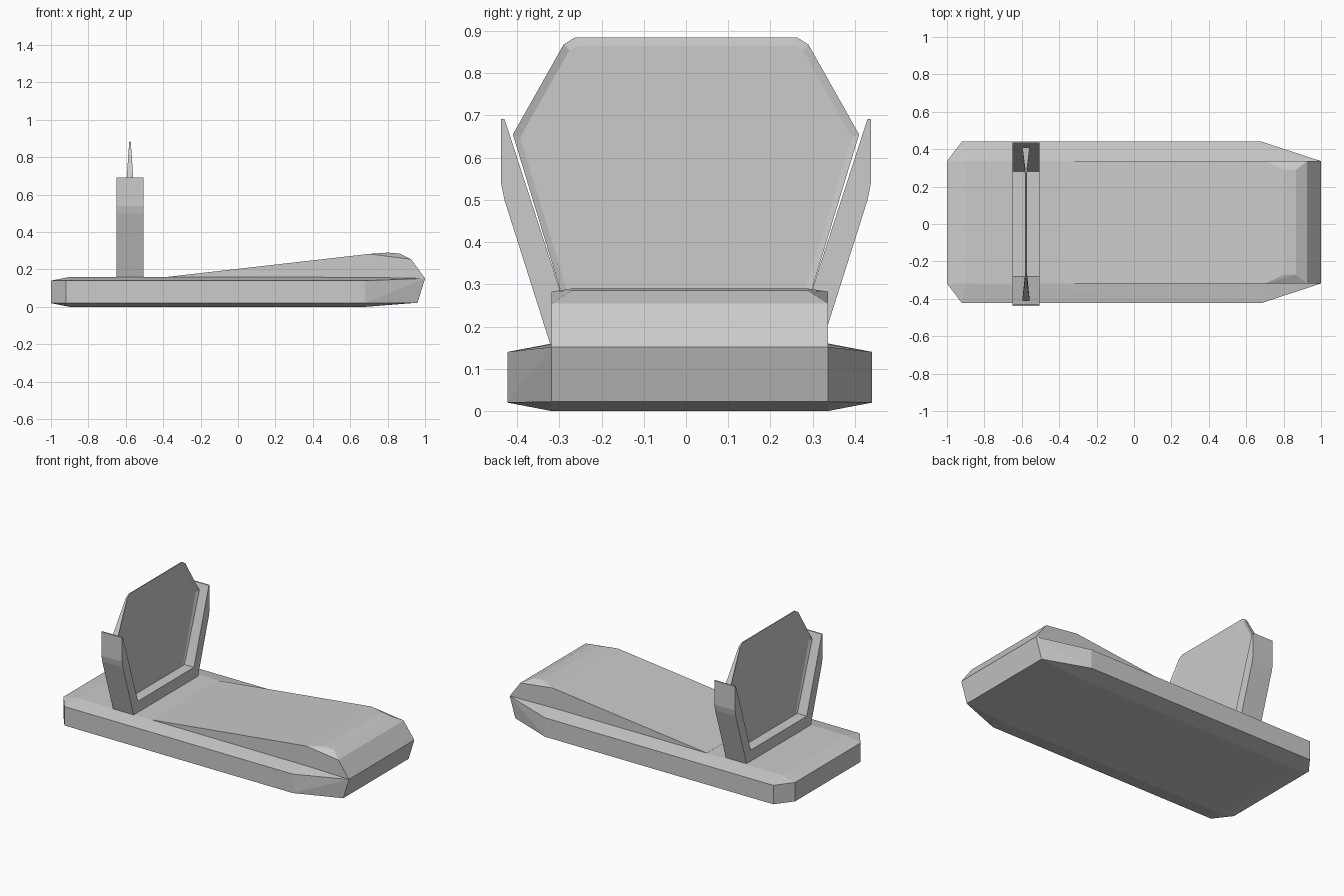
import bpy, bmesh

if "Cube" in bpy.data.objects:
    bpy.data.objects.remove(bpy.data.objects["Cube"])


def finish(name, bm):
    bmesh.ops.recalc_face_normals(bm, faces=bm.faces)
    mesh = bpy.data.meshes.new(name)
    bm.to_mesh(mesh)
    bm.free()
    ob = bpy.data.objects.new(name, mesh)
    bpy.context.collection.objects.link(ob)
    return ob


def mirrored_hull(name, pts, cy):
    """Convex solid from half-side points (x, y, z), mirrored about y = cy."""
    bm = bmesh.new()
    for x, y, z in pts:
        for s in (1, -1):
            bm.verts.new((x, cy + s * y, z))
    res = bmesh.ops.convex_hull(bm, input=bm.verts)
    junk = {v for v in res["geom_interior"] if isinstance(v, bmesh.types.BMVert)}
    bmesh.ops.delete(bm, geom=list(junk), context='VERTS')
    bmesh.ops.dissolve_limit(bm, angle_limit=0.01, verts=bm.verts, edges=bm.edges)
    return finish(name, bm)


def closed_half(half):
    """Turn a half outline (y first) into a full symmetric loop."""
    return half + [(-p[0],) + tuple(p[1:]) for p in reversed(half)]


HULL_Y = 0.009
W, R = 0.327, 0.432   # deck half width, rim half width

# low chamfered base
mirrored_hull("base", [
    (-0.9, W, 0), (0.68, W, 0),
    (-1, W, 0.02), (-0.92, R, 0.02), (0.68, R, 0.02), (0.96, W, 0.022),
    (-1, W, 0.14), (-0.92, R, 0.14), (0.68, R, 0.14), (1, W, 0.152),
    (-0.9, W, 0.16), (0.7, W, 0.158)], HULL_Y)

# rising wedge with clipped front corners
mirrored_hull("raised_nose", [
    (-0.38, W, 0.16), (-0.38, W, 0.15), (0.70, W, 0.283), (0.925, W, 0.255),
    (0.80, 0.28, 0.29), (0.865, 0.28, 0.285), (1, W, 0.152), (0.98, W, 0.10)],
    HULL_Y)

# U-shaped bracket, extruded along x
CX, HX = -0.5775, 0.0725
outline = closed_half([(0.28, 0.23), (0.43, 0.692), (0.438, 0.692),
                       (0.438, 0.54), (0.43, 0.5), (0.319, 0.15)])
bm = bmesh.new()
face = bm.faces.new([bm.verts.new((CX - HX, y, z)) for y, z in outline])
ext = bmesh.ops.extrude_face_region(bm, geom=[face])
bmesh.ops.translate(bm, vec=(2 * HX, 0, 0),
                    verts=[v for v in ext["geom"] if isinstance(v, bmesh.types.BMVert)])
finish("bracket", bm)

# upright panel: (y, z, half thickness), edge thicker at the sides than the middle
edge = closed_half([(0.28, 0.228, 0.006), (0.41, 0.655, 0.02),
                    (0.29, 0.868, 0.005), (0.263, 0.885, 0.003)])
inner = closed_half([(0.268, 0.24, 0.006), (0.393, 0.648, 0.006),
                     (0.276, 0.855, 0.006), (0.258, 0.865, 0.006)])
bm = bmesh.new()
rings = [[bm.verts.new((CX + s * t, y, z)) for y, z, t in loop]
         for loop, s in ((inner, -1), (edge, -1), (edge, 1), (inner, 1))]
n = len(edge)
for a, b in zip(rings, rings[1:]):
    for i in range(n):
        j = (i + 1) % n
        bm.faces.new((a[i], a[j], b[j], b[i]))
bm.faces.new(rings[0])
bm.faces.new(rings[-1])
finish("upright_panel", bm)
